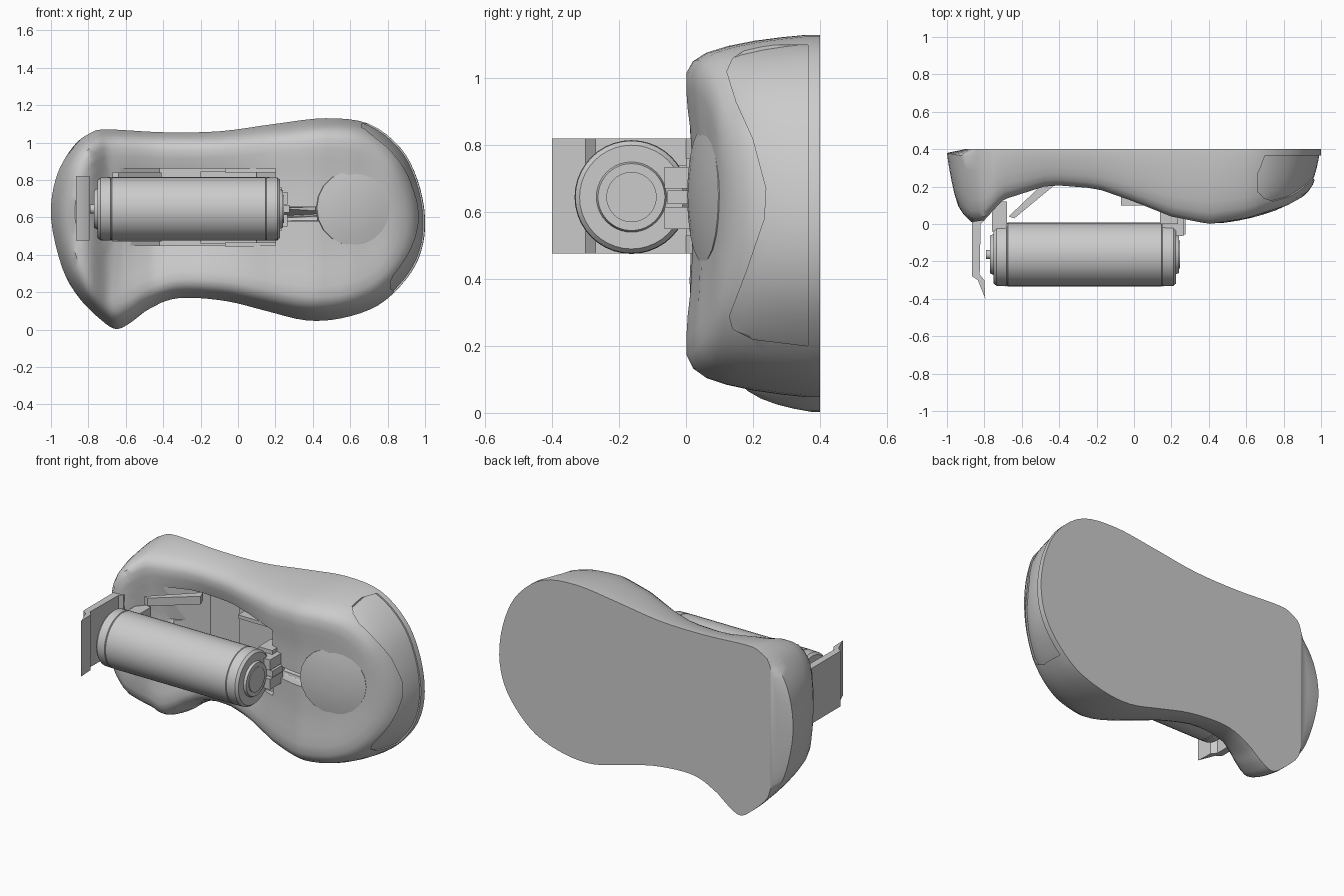
import bpy, bmesh, math
from mathutils import Vector, Matrix

if "Cube" in bpy.data.objects:
    bpy.data.objects.remove(bpy.data.objects["Cube"])

def finish(name, bm, angle=35):
    bmesh.ops.recalc_face_normals(bm, faces=bm.faces[:])
    me = bpy.data.meshes.new(name)
    bm.to_mesh(me)
    bm.free()
    ob = bpy.data.objects.new(name, me)
    bpy.context.collection.objects.link(ob)
    smooth(ob, angle)
    return ob

def smooth(ob, angle=35):
    bpy.ops.object.select_all(action='DESELECT')
    ob.select_set(True)
    bpy.context.view_layer.objects.active = ob
    bpy.ops.object.shade_smooth_by_angle(angle=math.radians(angle))

def boolean(ob, cutter, op):
    bpy.context.view_layer.objects.active = ob
    m = ob.modifiers.new("cut", 'BOOLEAN')
    m.operation, m.object, m.solver = op, cutter, 'EXACT'
    bpy.ops.object.modifier_apply(modifier=m.name)

def prism(name, pts, axis, a, b, angle=35):
    """Extrude a 2D profile along x (y,z points) or z (x,y points)."""
    bm = bmesh.new()
    place = (lambda p, d: (d, *p)) if axis == 'x' else (lambda p, d: (*p, d))
    lo = [bm.verts.new(place(p, a)) for p in pts]
    hi = [bm.verts.new(place(p, b)) for p in pts]
    bm.faces.new(lo)
    bm.faces.new(hi[::-1])
    for i in range(len(pts)):
        j = (i + 1) % len(pts)
        bm.faces.new((lo[i], lo[j], hi[j], hi[i]))
    return finish(name, bm, angle)

def box(name, x0, x1, y0, y1, z0, z1):
    return prism(name, [(x0, y0), (x1, y0), (x1, y1), (x0, y1)], 'z', z0, z1)

def lathe(name, prof, n, matrix):
    """Revolve (x, radius) points about the local x axis."""
    bm = bmesh.new()
    rings = [[bm.verts.new(matrix @ Vector((x, r * math.cos(2 * math.pi * k / n),
                                            r * math.sin(2 * math.pi * k / n))))
              for k in range(n)] for x, r in prof]
    for p, q in zip(rings, rings[1:]):
        for k in range(n):
            bm.faces.new((p[k], p[(k + 1) % n], q[(k + 1) % n], q[k]))
    bm.faces.new(rings[0])
    bm.faces.new(rings[-1])
    return finish(name, bm)

# Shell outline (x, z) and front depth along x
OUT = [(-.7, 1.07), (-.4, 1.055), (-.1, 1.06), (.2, 1.1), (.47, 1.13), (.7, 1.1), (.87, .97),
       (.96, .8), (1, .6), (.98, .42), (.9, .27), (.75, .13), (.55, .06), (.36, .05), (.15, .1),
       (-.05, .15), (-.25, .17), (-.38, .155), (-.5, .095), (-.57, .04), (-.65, .003), (-.73, .05),
       (-.85, .17), (-.94, .33), (-1, .6), (-.97, .82), (-.88, .98), (-.79, 1.05)]
FRONT = [(-1, .2), (-.94, .08), (-.87, .01), (-.8, .02), (-.7, .13), (-.45, .21), (-.2, .19),
         (0, .12), (.2, .04), (.4, 0), (.6, .03), (.82, .1), (1, .2)]
# Ring scale and blend from front surface (0) to back plane (1)
RINGS = [(1, 1), (1, .9), (.985, .7), (.965, .5), (.935, .3), (.9, .15), (.85, .05), (.78, 0),
         (.68, 0), (.57, .01), (.45, .03), (.3, .04), (.18, .04), (.07, .04)]

def catmull(pts, n=4):
    out, N = [], len(pts)
    for i in range(N):
        p0, p1, p2, p3 = (Vector(pts[(i + k) % N]) for k in (-1, 0, 1, 2))
        for k in range(n):
            t = k / n
            out.append(.5 * (2 * p1 + (p2 - p0) * t + (2 * p0 - 5 * p1 + 4 * p2 - p3) * t * t
                             + (3 * p1 - p0 - 3 * p2 + p3) * t ** 3))
    return out

def front(x):
    x = max(-1, min(1, x))
    for (a, fa), (b, fb) in zip(FRONT, FRONT[1:]):
        if x <= b:
            return fa + (fb - fa) * (x - a) / (b - a)

def shell(name, shrink=1.0, sink=0.0):
    bm = bmesh.new()
    rings = []
    for i, (s, e) in enumerate(RINGS):
        ring = []
        for p in catmull(OUT):
            c = Vector((max(-.6, min(.55, p.x)), .62))
            q = c + (p - c) * s * shrink
            f = front(q.x) + sink
            dip = .08 * max(0, 1 - s / .75) * max(0, 1 - ((q.x + .3) / .45) ** 2)
            y = f + (.4 - f) * e + dip
            if i == 0 and q.x < -.84:      # rounded rear left end
                q.x = -.84 + (q.x + .84) * .4
            ring.append(bm.verts.new((q.x, y, q.y)))
        rings.append(ring)
    n = len(rings[0])
    for a, b in zip(rings, rings[1:]):
        for k in range(n):
            bm.faces.new((a[k], a[(k + 1) % n], b[(k + 1) % n], b[k]))
    caps = [bm.faces.new(rings[0]), bm.faces.new(rings[-1])]
    bmesh.ops.triangulate(bm, faces=caps)
    return finish(name, bm, 50)

# Main shell with wrap-around window and battery recess
body = shell("shell_body")
window = prism("window_cutter", [(.365, .2), (.2, .22), (.14, .25), (.13, .29), (.18, .42), (.235, .58),
               (.24, .67), (.2, .82), (.15, .93), (.122, 1.02), (.14, 1.06), (.2, 1.1), (.365, 1.1)],
               'x', .66, 1.2)
panel = shell("end_window", .982, .012)
recess = prism("recess_cutter", [(-.64, -.1), (.2, -.1), (.2, .2), (.1, .33), (-.42, .33), (-.64, .16)],
               'z', .45, .86)
boolean(body, window, 'DIFFERENCE')
boolean(body, recess, 'DIFFERENCE')
boolean(panel, window, 'INTERSECT')
smooth(body, 45)
smooth(panel, 45)
for c in (window, recess):
    bpy.data.objects.remove(c)

# Round button, tilted to follow the lobe
tilt = Matrix.Translation((.615, .055, .65)) @ Matrix.Rotation(math.atan2(-1, .24), 4, 'Z')
lathe("round_button", [(-.03, .2), (.005, .2), (.016, .14), (.022, .07), (.024, .01)], 20, tilt)

# Battery cylinder with seams, end caps and terminals
lathe("battery", [(-.79, .025), (-.77, .025), (-.77, .1), (-.75, .11), (-.75, .155), (-.735, .168),
                  (-.683, .17), (-.68, .166), (-.675, .17), (.147, .17), (.15, .166), (.153, .17),
                  (.21, .168), (.225, .155), (.225, .105), (.24, .1), (.24, .075), (.245, .075),
                  (.245, .01)], 40, Matrix.Translation((0, -.163, .645)))

# Left end plate with bent tip
plate = prism("end_plate", [(-.8, .06), (-.865, .06), (-.865, -.28), (-.835, -.3), (-.795, -.4),
                            (-.8, -.3), (-.825, -.27), (-.82, 0), (-.8, .02)], 'z', .477, .82)

# Right contact bracket: two jaws, a tongue and its mount
for i, z in enumerate((.55, .67)):
    box("contact_jaw_%d" % i, .15, .265, -.065, .06, z, z + .065)
box("contact_tongue", .2, .275, -.055, .05, .625, .665)
box("contact_mount", .14, .235, .0, .12, .53, .76)
# Left contact and sloped cradle strips
box("left_contact", -.76, -.68, -.04, .12, .55, .74)
for i, z in enumerate((.47, .79)):
    prism("cradle_strip_%d" % i, [(-.67, .04), (-.64, .03), (-.41, .22), (-.43, .27)], 'z', z, z + .05)
# Stepped plates at the right of the recess
box("recess_plate", -.07, .235, .1, .32, .84, .862)
box("recess_plate_lower", -.07, .235, .1, .32, .443, .465)
box("recess_floor", -.2, .1, .3, .34, .46, .845)
